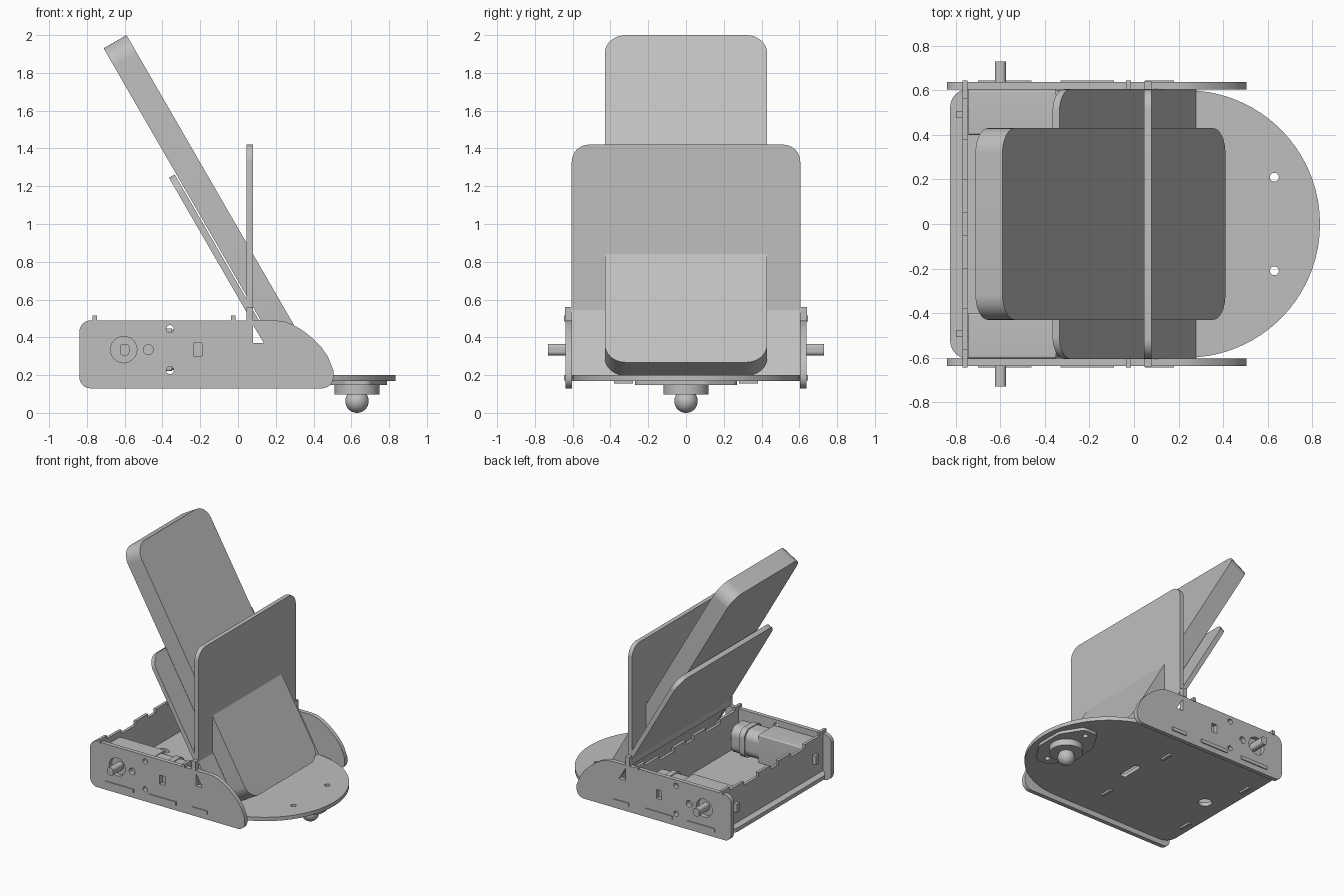
import bpy, bmesh, math
from mathutils import Vector, Matrix

cube = bpy.data.objects.get("Cube")
if cube:
    bpy.data.objects.remove(cube, do_unlink=True)

grey = bpy.data.materials.new("plain_grey")
grey.use_nodes = True
grey.diffuse_color = (0.52, 0.52, 0.52, 1)
grey.node_tree.nodes["Principled BSDF"].inputs["Base Color"].default_value = (0.52, 0.52, 0.52, 1)

X, Y, Z = Vector((1, 0, 0)), Vector((0, 1, 0)), Vector((0, 0, 1))


def finish(name, mesh):
    """Shade a mesh, colour it and place it in the scene."""
    for p in mesh.polygons:
        p.use_smooth = True
    mesh.set_sharp_from_angle(angle=math.radians(30))
    mesh.materials.clear()
    mesh.materials.append(grey)
    obj = bpy.data.objects.new(name, mesh)
    bpy.context.collection.objects.link(obj)
    return obj


def fillet(corners, steps=8):
    """Outline from (u, v, radius) corners."""
    out = []
    n = len(corners)
    for i, (u, v, r) in enumerate(corners):
        p = Vector((u, v))
        if r == 0:
            out.append(p)
            continue
        a = (Vector(corners[i - 1][:2]) - p).normalized()
        b = (Vector(corners[(i + 1) % n][:2]) - p).normalized()
        half = a.angle(b) / 2
        c = p + (a + b).normalized() * r / math.sin(half)
        t = r / math.tan(half)
        start, end = p + a * t - c, p + b * t - c
        for k in range(steps + 1):
            out.append(c + start.lerp(end, k / steps).normalized() * r)
    return out


def rect(u0, u1, v0, v1, r=0):
    return fillet([(u0, v0, r), (u1, v0, r), (u1, v1, r), (u0, v1, r)])


def circle(u, v, r, n=24):
    return [Vector((u + r * math.cos(k * math.tau / n), v + r * math.sin(k * math.tau / n)))
            for k in range(n)]


def plate(name, loops, thick, origin, u, v):
    """Flat sheet: first loop is the outline, the others are holes."""
    curve = bpy.data.curves.new(name, "CURVE")
    curve.dimensions = "2D"
    curve.fill_mode = "BOTH"
    curve.extrude = thick / 2
    for loop in loops:
        s = curve.splines.new("POLY")
        s.points.add(len(loop) - 1)
        for pt, co in zip(s.points, loop):
            pt.co = (co[0], co[1], 0, 1)
        s.use_cyclic_u = True
    tmp = bpy.data.objects.new(name + "_outline", curve)
    bpy.context.collection.objects.link(tmp)
    bpy.context.view_layer.update()
    dg = bpy.context.evaluated_depsgraph_get()
    mesh = bpy.data.meshes.new_from_object(tmp.evaluated_get(dg))
    bpy.data.objects.remove(tmp, do_unlink=True)
    bpy.data.curves.remove(curve)
    rot = Matrix((u, v, u.cross(v))).transposed().to_4x4()
    mesh.transform(Matrix.Translation(origin) @ rot)
    bm = bmesh.new()
    bm.from_mesh(mesh)
    bmesh.ops.remove_doubles(bm, verts=bm.verts, dist=0.0001)
    bmesh.ops.recalc_face_normals(bm, faces=bm.faces)
    bm.to_mesh(mesh)
    bm.free()
    return finish(name, mesh)


def box(name, x0, x1, y0, y1, z0, z1, r=0):
    """Block whose edges along x are rounded by r."""
    return plate(name, [rect(y0, y1, z0, z1, r)], x1 - x0, Vector(((x0 + x1) / 2, 0, 0)), Y, Z)


# Base deck with a round nose, screw holes and slots
nose = [Vector((0.235 + 0.6 * math.cos(a), 0.6 * math.sin(a)))
        for a in [math.radians(-90 + 5 * k) for k in range(37)]]
tail = fillet([(0.235, 0.605, 0), (-0.825, 0.605, 0.08), (-0.825, -0.605, 0.08), (0.235, -0.605, 0)])
deck_holes = [circle(0.63, y, 0.02) for y in (-0.21, 0.21)] + [circle(-0.66, 0, 0.05)]
deck_holes.append(rect(0.01, 0.06, -0.09, 0.09, 0.015))
plate("base_deck", [nose + tail[1:-1]] + deck_holes, 0.03, Vector((0, 0, 0.185)), X, Y)

# Side walls
wall = fillet([(-0.84, 0.13, 0.06), (0.505, 0.13, 0.06), (0.505, 0.225, 0), (0.475, 0.3, 0),
               (0.44, 0.35, 0), (0.395, 0.395, 0), (0.34, 0.438, 0), (0.285, 0.47, 0),
               (0.24, 0.485, 0), (0.19, 0.49, 0), (-0.84, 0.49, 0.06)])
wall_holes = [circle(-0.605, 0.335, 0.07), circle(-0.475, 0.335, 0.026),
              circle(-0.36, 0.445, 0.02), circle(-0.36, 0.225, 0.02),
              rect(-0.235, -0.19, 0.3, 0.37),
              [(0.08, 0.465), (0.08, 0.37), (0.137, 0.37)]]
for side, s in (("left", 1), ("right", -1)):
    plate(side + "_wall", [wall] + wall_holes, 0.033, Vector((0, s * 0.621, 0)), X, Z)

    def sided(name, x0, x1, y0, y1, z0, z1, r=0):
        ya, yb = sorted((s * y0, s * y1))
        return box(side + "_" + name, x0, x1, ya, yb, z0, z1, r)

    # Deck tabs that pass through the wall
    for i, (a, b) in enumerate(((-0.7, -0.46), (-0.33, -0.09), (0.05, 0.18))):
        sided(f"deck_tab_{i + 1}", a, b, 0.6, 0.645, 0.172, 0.2)

    # Gear motor: gearbox, can, end cap, rear lug and flat-sided axle
    sided("gearbox", -0.742, -0.35, 0.4, 0.603, 0.222, 0.447, 0.01)
    sided("motor_can", -0.35, -0.11, 0.4, 0.6, 0.228, 0.442, 0.07)
    sided("motor_strap", -0.235, -0.19, 0.39, 0.604, 0.222, 0.448, 0.06)
    sided("motor_end_cap", -0.11, -0.06, 0.46, 0.54, 0.295, 0.375, 0.03)
    sided("motor_lug", -0.8, -0.74, 0.475, 0.508, 0.3, 0.37)
    plate(side + "_axle", [rect(-0.625, -0.575, 0.304, 0.366, 0.02)], 0.14,
          Vector((0, s * 0.66, 0)), X, Z)

# Cross panels with notched tops, wall hooks and deck tabs
half = [(0.28, 0.2), (0.28, 0.155), (0.38, 0.155), (0.38, 0.2), (0.603, 0.2), (0.603, 0.485),
        (0.645, 0.485), (0.645, 0.515), (0.56, 0.515), (0.56, 0.49), (0.38, 0.49), (0.38, 0.46),
        (0.2, 0.46), (0.2, 0.49), (0.05, 0.49), (0.05, 0.46)]
panel = half + [(-y, z) for y, z in reversed(half)]
for name, x in (("rear_panel", -0.758), ("inner_panel", -0.025)):
    plate(name, [panel], 0.022, Vector((x, 0, 0)), Y, Z)

# Upright front plate resting on the walls
plate("upright_plate", [fillet([(-0.605, 1.42, 0.09), (-0.605, 0.56, 0), (-0.64, 0.56, 0),
                                (-0.64, 0.49, 0), (0.64, 0.49, 0), (0.64, 0.56, 0),
                                (0.605, 0.56, 0), (0.605, 1.42, 0.09)])],
      0.034, Vector((0.062, 0, 0)), Y, Z)

# Leaning back plate and the thick tablet slab on it
down = Vector((0.5, 0, -math.sqrt(3) / 2))
out = Y.cross(down)
lean = fillet([(-0.605, 0, 0.1), (0.605, 0, 0.1), (0.605, 1.23, 0), (-0.605, 1.23, 0)])
plate("leaning_plate", [lean], 0.035, Vector((-0.335, 0, 1.262)) + out * 0.0175, Y, down)
plate("tablet_slab", [rect(-0.43, 0.43, 0, 2, 0.11)], 0.14,
      Vector((-0.59, 0, 2)) + out * 0.07, Y, down)

# Ball caster: bracket, cup and ball
bracket = fillet([(0.16, -0.11, 0.1), (0.16, 0.11, 0.1), (0.06, 0.27, 0.05), (-0.06, 0.27, 0.05),
                  (-0.16, 0.11, 0.1), (-0.16, -0.11, 0.1), (-0.06, -0.27, 0.05), (0.06, -0.27, 0.05)])
caster = Vector((0.63, 0, 0))
plate("caster_bracket", [bracket, circle(0, 0.21, 0.02), circle(0, -0.21, 0.02)], 0.024,
      caster + Z * 0.159, X, Y)
plate("caster_cup", [circle(0, 0, 0.12, 40)], 0.05, caster + Z * 0.123, X, Y)
bm = bmesh.new()
bmesh.ops.create_uvsphere(bm, u_segments=32, v_segments=16, radius=0.062,
                          matrix=Matrix.Translation(caster + Z * 0.062))
ball = bpy.data.meshes.new("caster_ball")
bm.to_mesh(ball)
bm.free()
finish("caster_ball", ball)
